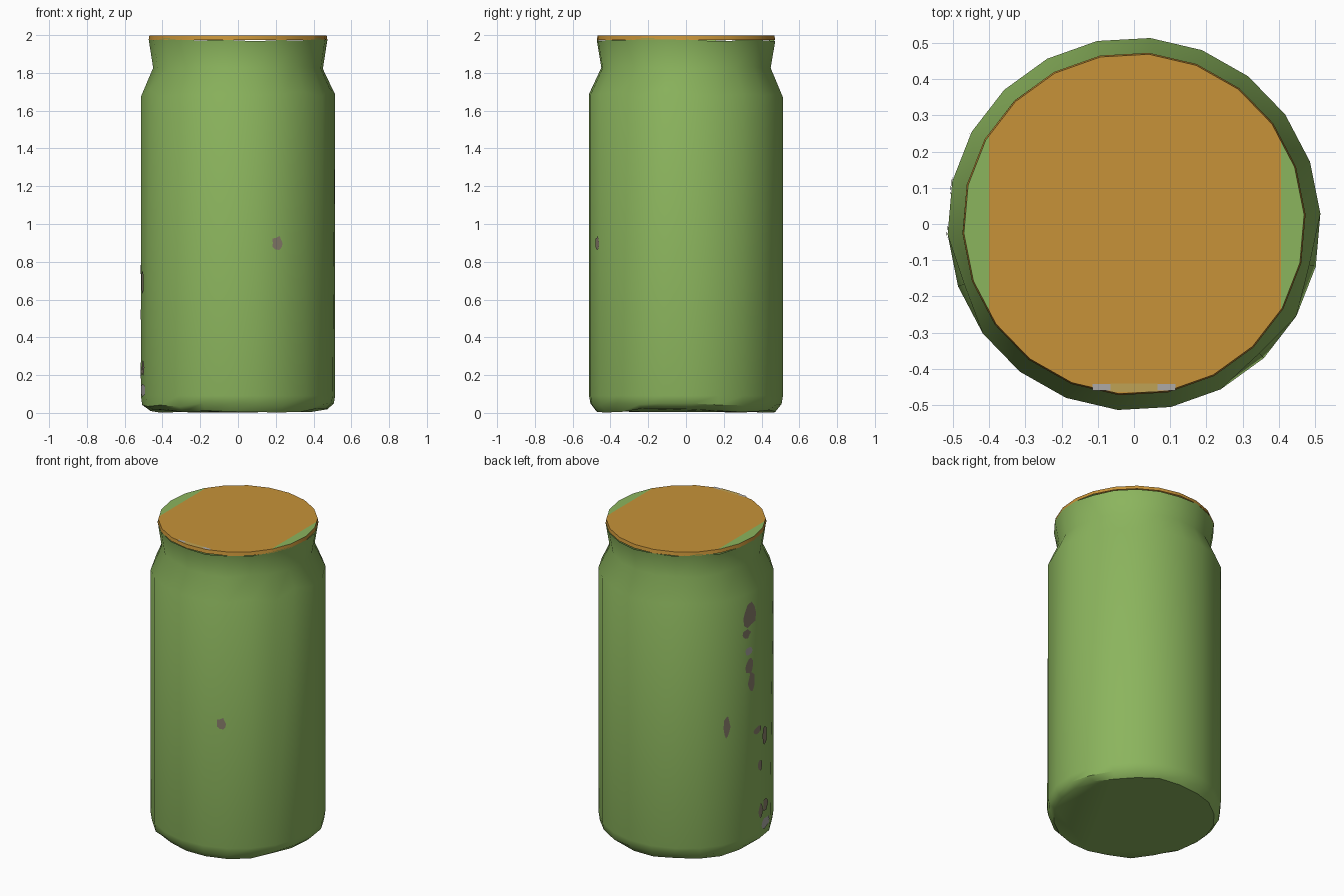
import bpy, bmesh, math, random

random.seed(4)
SIDES = 22
STEP = 2 * math.pi / SIDES
PHASE = math.radians(85)
RADIUS = 0.515

cube = bpy.data.objects.get("Cube")
if cube:
    bpy.data.objects.remove(cube, do_unlink=True)


def material(name, colour):
    mat = bpy.data.materials.new(name)
    mat.use_nodes = True
    mat.diffuse_color = (*colour, 1)
    bsdf = mat.node_tree.nodes["Principled BSDF"]
    bsdf.inputs["Base Color"].default_value = (*colour, 1)
    bsdf.inputs["Roughness"].default_value = 0.8
    return mat


green = material("leaf green", (0.26, 0.46, 0.11))
orange = material("amber orange", (0.57, 0.29, 0.04))
brown = material("worn brown", (0.25, 0.21, 0.15))
grey = material("pale grey", (0.42, 0.40, 0.38))
tan = material("light tan", (0.52, 0.36, 0.09))


def make_object(name, bm, mats):
    bmesh.ops.recalc_face_normals(bm, faces=bm.faces)
    mesh = bpy.data.meshes.new(name)
    bm.to_mesh(mesh)
    bm.free()
    for mat in mats:
        mesh.materials.append(mat)
    obj = bpy.data.objects.new(name, mesh)
    bpy.context.collection.objects.link(obj)
    bpy.ops.object.select_all(action="DESELECT")
    obj.select_set(True)
    bpy.context.view_layer.objects.active = obj
    bpy.ops.object.shade_smooth_by_angle(angle=math.radians(40))
    return obj


def ring(bm, radius, z, wobble=0.0):
    verts = []
    for i in range(SIDES):
        a = PHASE + i * STEP
        lift = random.uniform(-wobble, wobble)
        verts.append(bm.verts.new((radius * math.cos(a), radius * math.sin(a), z + lift)))
    return verts


def bridge(bm, low, high):
    return [bm.faces.new((low[i], low[(i + 1) % SIDES], high[(i + 1) % SIDES], high[i]))
            for i in range(SIDES)]


# Jar body: crumpled base, straight wall, sloping shoulder, flared neck
bm = bmesh.new()
profile = [(0.475, 0.012, 0.012), (0.508, 0.042, 0.012), (RADIUS, 0.09, 0),
           (RADIUS, 1.68, 0.01), (0.45, 1.83, 0.01), (0.474, 1.975, 0.008)]
rings = [ring(bm, *p) for p in profile]
for low, high in zip(rings, rings[1:]):
    bridge(bm, low, high)
bm.faces.new(rings[0])

# Small dents where the shoulder is pinched
for degrees in (-42, -15, 205):
    i = round((math.radians(degrees) - PHASE) / STEP) % SIDES
    v = rings[3][i]
    v.co.x *= 0.965
    v.co.y *= 0.965
    v.co.z += 0.03
make_object("jar_body", bm, [green])

# Lid: thin orange edge and a flat top with green at its two sides
bm = bmesh.new()
lower = ring(bm, 0.474, 1.975)
upper = ring(bm, 0.47, 1.998)
bridge(bm, lower, upper)
bm.faces.new(upper)
for x in (-0.4, 0.405):
    bmesh.ops.bisect_plane(bm, geom=bm.verts[:] + bm.edges[:] + bm.faces[:],
                           plane_co=(x, 0, 0), plane_no=(1, 0, 0))
for f in bm.faces:
    f.normal_update()
    side = abs(f.calc_center_median().x) > 0.4
    f.material_index = 1 if side and abs(f.normal.z) > 0.9 else 0
make_object("lid", bm, [orange, green])


# Worn patches lying on the faceted wall
def wall_point(angle, z):
    offset = (angle - PHASE) % STEP - STEP / 2
    r = RADIUS * math.cos(STEP / 2) / math.cos(offset) + 0.003
    return (r * math.cos(angle), r * math.sin(angle), z)


def wear_patch(name, degrees, z, width, height, mat):
    bm = bmesh.new()
    centre = bm.verts.new(wall_point(math.radians(degrees), z))
    rim = []
    for i in range(10):
        t = 2 * math.pi * i / 10
        s = random.uniform(0.8, 1.15)
        a = math.radians(degrees + width / 2 * s * math.cos(t))
        rim.append(bm.verts.new(wall_point(a, z + height / 2 * s * math.sin(t))))
    for i in range(10):
        bm.faces.new((centre, rim[i], rim[(i + 1) % 10]))
    make_object(name, bm, [mat])


wear_patch("front_wear", -66, 0.9, 7, 0.07, brown)
wear_patch("back_wear", 153, 0.85, 5, 0.15, brown)
for i, (deg, z, w, h) in enumerate([(172, 1.53, 13, 0.16), (169, 1.42, 8, 0.06),
                                    (172, 1.2, 8, 0.1), (174, 1.09, 7, 0.13),
                                    (180, 0.76, 8, 0.05), (190, 0.69, 7, 0.12),
                                    (183, 0.52, 5, 0.07), (191, 0.24, 8, 0.09),
                                    (184, 0.22, 6, 0.1)]):
    wear_patch(f"side_wear_{i + 1}", deg, z, w, h, brown)
wear_patch("side_scuff_upper", 171, 1.3, 7, 0.05, grey)
wear_patch("side_scuff_lower", 191, 0.12, 12, 0.07, grey)


# Marks on the front edge of the lid
def lid_mark(name, x, y, width, depth, mat):
    bm = bmesh.new()
    bm.faces.new([bm.verts.new((x + sx * width / 2, y + sy * depth / 2, 2.0))
                  for sx, sy in ((-1, -1), (1, -1), (1, 1), (-1, 1))])
    make_object(name, bm, [mat])


lid_mark("lid_front_mark", 0.0, -0.452, 0.13, 0.024, tan)
for x, side in ((-0.09, "right"), (0.09, "left")):
    lid_mark(f"lid_{side}_mark", x, -0.45, 0.05, 0.018, grey)
